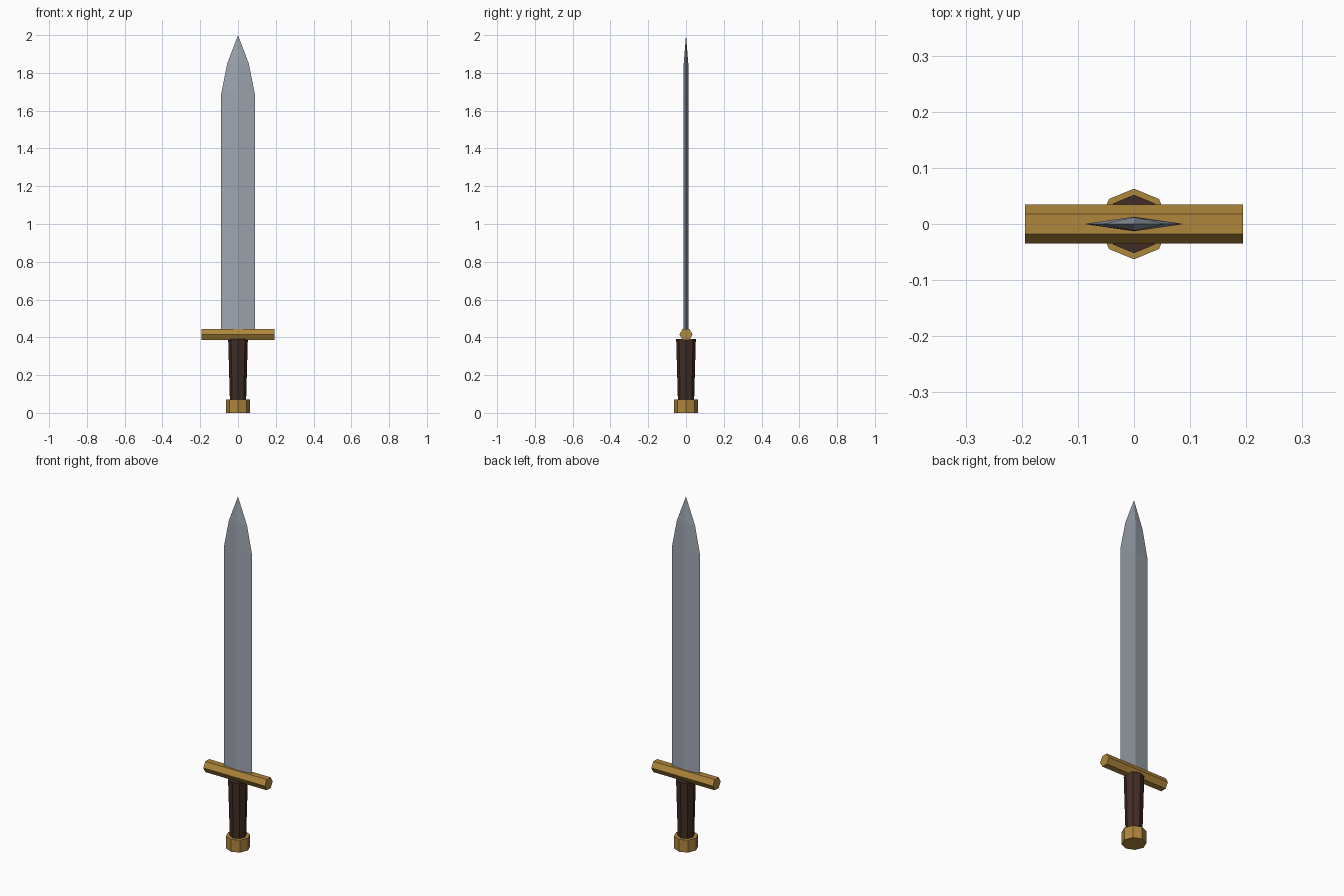
import bpy, bmesh
from math import cos, sin, pi

cube = bpy.data.objects.get("Cube")
if cube:
    bpy.data.objects.remove(cube, do_unlink=True)


def make_material(name, rgb):
    mat = bpy.data.materials.new(name)
    mat.use_nodes = True
    mat.diffuse_color = (*rgb, 1)
    mat.node_tree.nodes["Principled BSDF"].inputs["Base Color"].default_value = (*rgb, 1)
    return mat


steel = make_material("steel", (0.34, 0.38, 0.43))
brass = make_material("brass", (0.43, 0.24, 0.045))
leather = make_material("dark leather", (0.055, 0.026, 0.018))


def ring(sides, rx, ry):
    """Points of a polygon whose first corner lies on the first axis."""
    return [(rx * cos(2 * pi * i / sides), ry * sin(2 * pi * i / sides)) for i in range(sides)]


def loft(name, rings, mat):
    """Skin a stack of equal-sided rings and close both ends."""
    bm = bmesh.new()
    loops = [[bm.verts.new(p) for p in pts] for pts in rings]
    n = len(loops[0])
    for low, high in zip(loops, loops[1:]):
        for i in range(n):
            j = (i + 1) % n
            bm.faces.new((low[i], low[j], high[j], high[i]))
    bm.faces.new(loops[0][::-1])
    bm.faces.new(loops[-1])
    bmesh.ops.remove_doubles(bm, verts=bm.verts, dist=0.0001)
    bmesh.ops.recalc_face_normals(bm, faces=bm.faces)
    mesh = bpy.data.meshes.new(name)
    bm.to_mesh(mesh)
    bm.free()
    mesh.materials.append(mat)
    obj = bpy.data.objects.new(name, mesh)
    bpy.context.collection.objects.link(obj)
    return obj


def upright(name, sides, levels, mat):
    return loft(name, [[(x, y, z) for x, y in ring(sides, rx, ry)] for rx, ry, z in levels], mat)


# Octagonal pommel and tapered grip
upright("pommel", 8, [(0.063, 0.063, 0), (0.063, 0.063, 0.07)], brass)
upright("grip", 8, [(0.043, 0.043, 0.065), (0.052, 0.052, 0.39)], leather)

# Hexagonal crossguard bar, flat on top
loft("crossguard", [[(x, y, 0.415 + z) for y, z in ring(6, 0.035, 0.035)]
                    for x in (-0.194, 0.194)], brass)

# Diamond-section blade narrowing in two steps to the point
blade = upright("blade", 4, [(0.089, 0.013, 0.43), (0.089, 0.013, 1.69),
                             (0.057, 0.012, 1.85)], steel)
bm = bmesh.new()
bm.from_mesh(blade.data)
top = max(bm.faces, key=lambda f: f.calc_center_median().z)
bmesh.ops.poke(bm, faces=[top])
max(bm.verts, key=lambda v: (round(v.co.z, 3), -v.co.xy.length)).co = (0, 0, 2)
bm.normal_update()
bm.to_mesh(blade.data)
bm.free()
